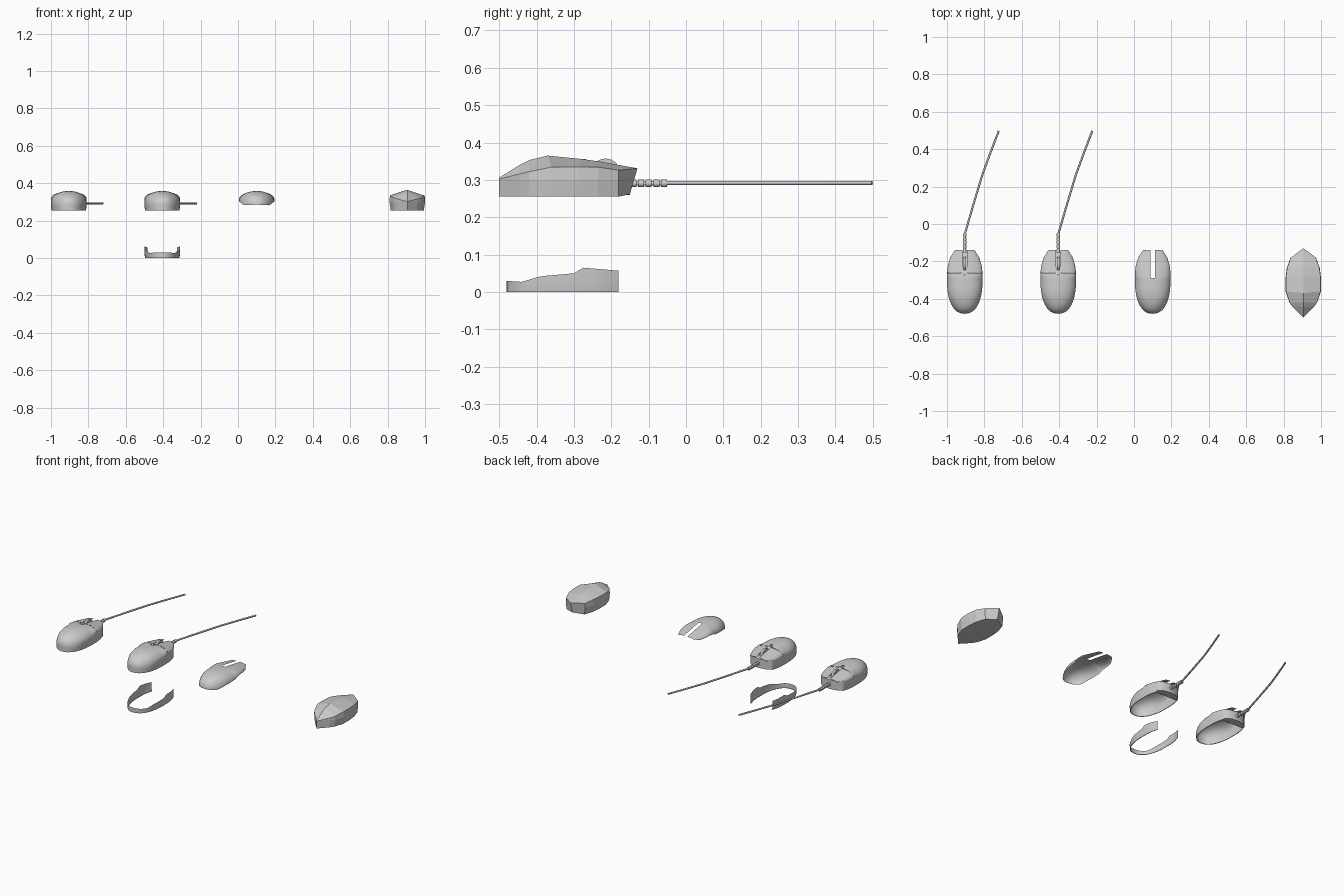
import bpy, bmesh, math
from mathutils import Vector

if "Cube" in bpy.data.objects:
    bpy.data.objects.remove(bpy.data.objects["Cube"])


def lerp(table, y):
    for (a, p), (b, q) in zip(table, table[1:]):
        if y <= b:
            return p + (q - p) * max(0, (y - a) / (b - a))
    return table[-1][1]


def bulge(v, n=2.3):
    return max(0.0, 1 - abs(v) ** n) ** (1 / n)


def width(y):   # half width of the body outline
    if y < -0.3:
        return 0.095 * bulge((y + 0.3) / 0.18)
    return lerp([(-0.3, .095), (-0.25, .094), (-0.22, .09), (-0.18, .078), (-0.14, .053)], y)


def crest(y):   # height of the centre line
    if y < -0.34:
        return 0.285 + 0.073 * bulge((y + 0.34) / 0.14)
    return lerp([(-0.34, .358), (-0.29, .356), (-0.25, .35), (-0.18, .338), (-0.14, .33)], y)


def seam(y):    # height of the joint between top shell and side band
    return lerp([(-0.48, .285), (-0.44, .282), (-0.39, .297), (-0.3, .305),
                 (-0.275, .32), (-0.18, .312), (-0.14, .322)], y)


def make(name, verts, faces, x=0, smooth=True):
    me = bpy.data.meshes.new(name)
    bm = bmesh.new()
    vs = [bm.verts.new(v) for v in verts]
    for f in faces:
        bm.faces.new([vs[i] for i in f])
    bmesh.ops.remove_doubles(bm, verts=bm.verts, dist=1e-5)
    bmesh.ops.recalc_face_normals(bm, faces=bm.faces)
    bm.to_mesh(me)
    bm.free()
    ob = bpy.data.objects.new(name, me)
    bpy.context.collection.objects.link(ob)
    ob.location.x = x
    if smooth:
        bpy.ops.object.select_all(action='DESELECT')
        ob.select_set(True)
        bpy.context.view_layer.objects.active = ob
        bpy.ops.object.shade_smooth_by_angle(angle=math.radians(35))
    return ob


def strip(rows, faces, base=0):
    n = len(rows[0])
    for i in range(len(rows) - 1):
        for j in range(n - 1):
            a = base + i * n + j
            faces.append((a, a + 1, a + n + 1, a + n))


REAR = [-0.3 - 0.18 * math.sin(math.pi / 2 * i / 14) for i in range(14, -1, -1)]
SLOT = 0.012


def shell(name, x, ys, slot_from=-0.29):
    # domed upper surface, split by the wheel slot
    verts, faces = [], []
    for s in (-1, 1):
        rows = []
        for y in ys:
            w, h, b = width(y), crest(y), seam(y)
            x0 = SLOT if y > slot_from else 0
            row = []
            for j in range(15):
                px = min(w, x0 + max(0, w - x0) * math.sin(math.pi / 2 * j / 14))
                t = px / w if w > 1e-6 else 1
                row.append((s * px, y, b + (h - b) * math.sqrt(max(0, 1 - t ** 2.2))))
            rows.append(row)
        strip(rows, faces, len(verts))
        verts += sum(rows, [])
    return make(name, verts, faces, x)


def band(x, dz, name):
    # U-shaped side wall
    ys = REAR + [-0.285, -0.275, -0.25, -0.22, -0.2, -0.18]
    path = [(-width(y), y) for y in reversed(ys)] + [(width(y), y) for y in ys[1:]]
    rows = []
    for px, y in path:
        inner = (px * .93, -0.3 + (y + .3) * (.975 if y < -.3 else 1))
        rows.append([(*inner, .255 + dz), (px * .97, y, .255 + dz),
                     (px, y, .275 + dz), (px, y, seam(y) + dz)])
    faces = []
    strip(rows, faces)
    make(name, sum(rows, []), faces, x)


def prism(name, outline, z0, z1, x):
    n = len(outline)
    verts = [(px, y, z) for z in (z0, z1) for px, y in outline]
    faces = [tuple(range(n)), tuple(range(n, 2 * n))]
    faces += [(i, (i + 1) % n, n + (i + 1) % n, n + i) for i in range(n)]
    return make(name, verts, faces, x)


def cylinder(name, loc, r, depth, axis, x, seg=24):
    bm = bmesh.new()
    bmesh.ops.create_cone(bm, cap_ends=True, segments=seg, radius1=r, radius2=r, depth=depth)
    q = Vector((0, 0, 1)).rotation_difference(Vector(axis))
    verts = [q @ v.co + Vector(loc) for v in bm.verts]
    bm.verts.index_update()
    faces = [[v.index for v in f.verts] for f in bm.faces]
    bm.free()
    return make(name, verts, faces, x)


def mouse(x, tag):
    shell("palm_shell_" + tag, x, REAR + [-0.29, -0.289, -0.275, -0.262])
    shell("click_buttons_" + tag, x, [-0.26, -0.25, -0.235, -0.22, -0.2, -0.18, -0.16, -0.14])
    band(x, 0, "side_band_" + tag)
    # blunt nose under the buttons
    prism("nose_" + tag, [(-.078, -.18), (-.052, -.158), (0, -.15), (.052, -.158),
                          (.078, -.18), (.07, -.2), (-.07, -.2)], .26, .318, x)
    # recessed centre strip, scroll wheel and small button
    rows = [[(-.016, y, crest(y) - d), (.016, y, crest(y) - d)]
            for y, d in ((-.295, .004), (-.25, .006), (-.2, .012), (-.15, .014))]
    faces = []
    strip(rows, faces)
    make("centre_strip_" + tag, sum(rows, []), faces, x)
    cylinder("scroll_wheel_" + tag, (0, -.215, .318), .039, .015, (1, 0, 0), x, 32)
    cylinder("mode_button_" + tag, (0, -.278, .352), .009, .008, (0, 0, 1), x, 16)
    # ribbed strain relief
    cylinder("relief_core_" + tag, (0, -.105, .291), .006, .11, (0, 1, 0), x, 12)
    for i in range(5):
        cylinder(f"relief_rib_{i}_{tag}", (0, -.141 + i * .0205, .291), .0105, .016, (0, 1, 0), x, 16)
    # cable
    cu = bpy.data.curves.new("cable_" + tag, 'CURVE')
    cu.dimensions = '3D'
    cu.bevel_depth = .0055
    cu.bevel_resolution = 2
    cu.use_fill_caps = True
    pts = [(0, -.055), (.045, .1), (.093, .26), (.135, .375), (.182, .498)]
    sp = cu.splines.new('POLY')
    sp.points.add(len(pts) - 1)
    for p, (px, y) in zip(sp.points, pts):
        p.co = (px, y, .292, 1)
    ob = bpy.data.objects.new("cable_" + tag, cu)
    bpy.context.collection.objects.link(ob)
    ob.location.x = x


mouse(-.905, "left")
mouse(-.405, "right")

# loose parts
band(-.405, -.255, "loose_side_band")
shell("loose_top_shell", .1, REAR + [-0.29, -0.289, -0.25, -0.22, -0.2, -0.18, -0.16, -0.14])

# low-poly body: per section (y side, y centre, half width, shoulder z, crest z)
sections = [(-.5, -.5, 0, .302, .306), (-.445, -.445, .055, .316, .34),
            (-.42, -.42, .074, .322, .353), (-.36, -.37, .095, .334, .365),
            (-.29, -.28, .095, .335, .356), (-.235, -.23, .088, .334, .349),
            (-.18, -.13, .068, .326, .331)]
rows = []
for i, (y, yc, w, sh, top) in enumerate(sections):
    last = i == len(sections) - 1
    bc, zc = (-.15, .262) if last else (y, .255)
    half = [(w * .93, y, .255), (w, y, .3), (w * .98, y, sh)]
    rows.append([(0, bc, zc)] + half + [(0, yc, top)]
                + [(-a, b, c) for a, b, c in reversed(half)] + [(0, bc, zc)])
faces = []
strip(rows, faces)
e = 8 + 1
o = (len(rows) - 1) * e
faces += [(o, o + 1, o + 2, o + 3, o + 4), (o + 4, o + 5, o + 6, o + 7, o + 8)]
verts = sum(rows, [])
bm_faces = []
for f in faces:   # drop the doubled corners at the pointed tail
    f2 = []
    for i in f:
        if not any((Vector(verts[i]) - Vector(verts[k])).length < 1e-5 for k in f2):
            f2.append(i)
    if len(f2) > 2:
        bm_faces.append(f2)
make("low_poly_body", verts, bm_faces, .905, smooth=False)
